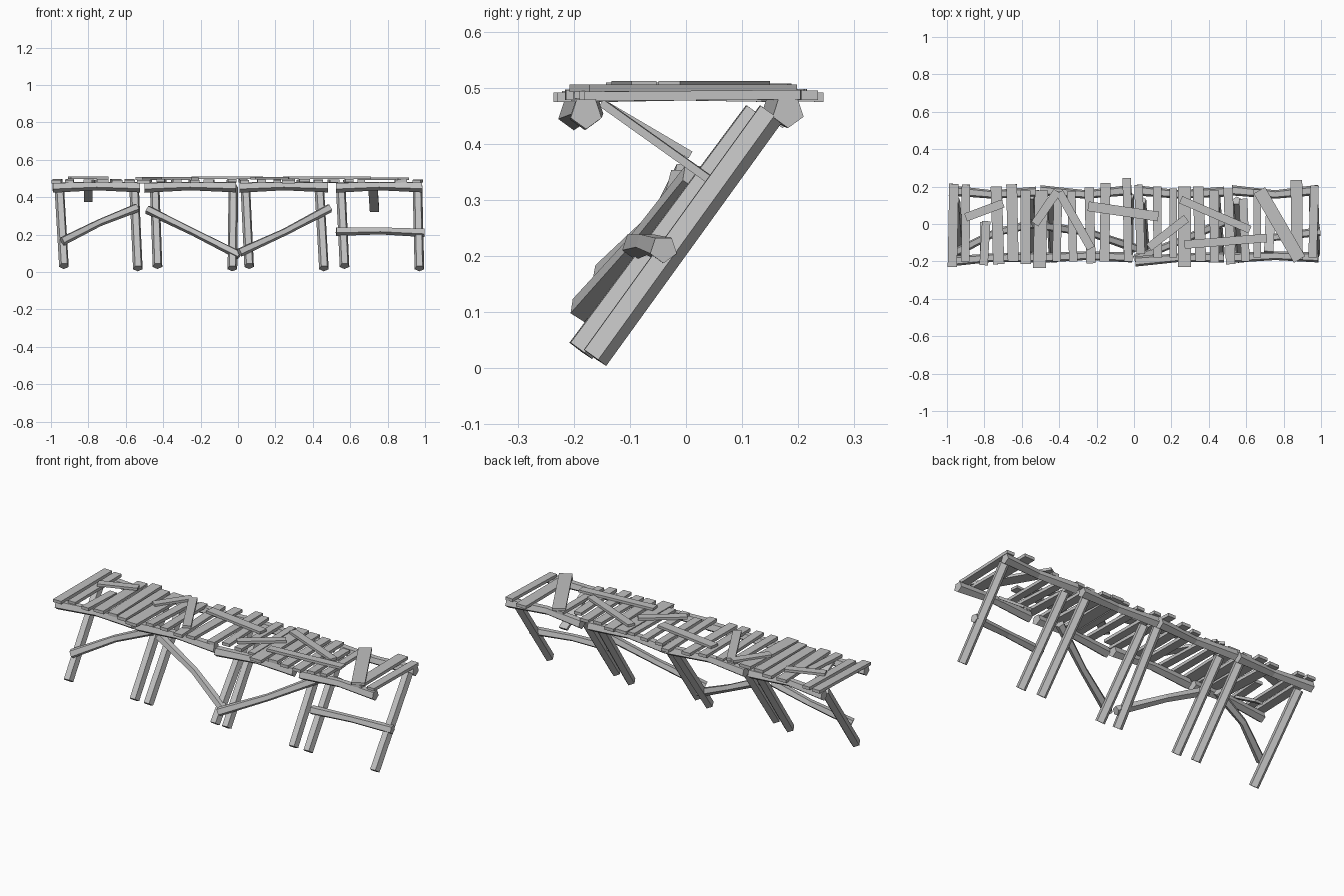
import bpy, bmesh, math, random
from mathutils import Vector

random.seed(4)
if "Cube" in bpy.data.objects:
    bpy.data.objects.remove(bpy.data.objects["Cube"], do_unlink=True)

wood = bpy.data.materials.new("weathered_grey_wood")
wood.use_nodes = True
wood.diffuse_color = (0.53, 0.53, 0.53, 1)
wood.node_tree.nodes["Principled BSDF"].inputs["Base Color"].default_value = (0.53, 0.53, 0.53, 1)


def sweep(name, points, profile, waist=0.82):
    """Run a flat-sided cross-section (side, up) along points, thinner at inner points."""
    points = [Vector(p) for p in points]
    axis = (points[-1] - points[0]).normalized()
    side = axis.cross(Vector((0, 0, 1))).normalized()
    up = side.cross(axis)
    bm = bmesh.new()
    rings = []
    for p in points:
        k = 1 if p in (points[0], points[-1]) else waist
        rings.append([bm.verts.new(p + (side * s + up * u) * k) for s, u in profile])
    n = len(profile)
    for a, b in zip(rings, rings[1:]):
        for i in range(n):
            j = (i + 1) % n
            bm.faces.new((a[i], a[j], b[j], b[i]))
    bm.faces.new(rings[0])
    bm.faces.new(rings[-1])
    bmesh.ops.recalc_face_normals(bm, faces=bm.faces)
    mesh = bpy.data.meshes.new(name)
    bm.to_mesh(mesh)
    bm.free()
    mesh.materials.append(wood)
    obj = bpy.data.objects.new(name, mesh)
    bpy.context.collection.objects.link(obj)


def pentagon(r):
    # five-sided log, one corner pointing down
    return [(r * math.sin(k * math.tau / 5), -r * math.cos(k * math.tau / 5)) for k in range(5)]


def board(w, t=0.017):
    return [(-w / 2, -t / 2), (w / 2, -t / 2), (w / 2, t / 2), (-w / 2, t / 2)]


# Slanted legs: top x, bottom x
legs = [(-.955, -.93), (-.555, -.535), (-.445, -.43), (-.025, -.03),
        (.04, .06), (.435, .46), (.55, .57), (.96, .97)]
for i, (xt, xb) in enumerate(legs):
    back = -.025 if i % 2 == 0 else 0
    sweep(f"leg_{i + 1}", [(xb, -.164 + back, .02 - back / 2), (xt, .15 + back, .455)], pentagon(.027))

# Long beams under both deck edges, each slightly bowed
for i, (x0, x1) in enumerate([(-.99, -.525), (-.5, -.012), (.008, .48), (.525, .985)]):
    mid = (x0 + x1) / 2
    shift = -.02 if i % 2 == 0 else 0
    sweep(f"front_beam_{i + 1}", [(x0, -.18 + shift, .453), (mid, -.17 + shift / 2, .461),
                                  (x1, -.178, .455)], pentagon(.029))
    sweep(f"back_beam_{i + 1}", [(x0, .18, .457), (mid, .158, .463), (x1, .182 + shift / 2, .457)],
          pentagon(.029))

# Braces between the legs
braces = [[(-.94, -.145, .165), (-.74, -.045, .265), (-.54, 0, .345)],
          [(-.485, -.01, .335), (-.24, -.045, .215), (.008, -.13, .09)],
          [(.008, -.185, .105), (.25, -.09, .215), (.49, .015, .342)],
          [(.525, -.09, .218), (.76, -.07, .222), (.996, -.04, .212)]]
for i, path in enumerate(braces):
    sweep(f"leg_brace_{i + 1}", path, pentagon(.025))

# Deck planks: x, width, front y, back y
planks = [(-.967, .05, -.23, .215), (-.9, .045, -.2, .21), (-.797, .045, -.22, .015),
          (-.73, .06, -.215, .2), (-.65, .058, -.2, .212), (-.58, .055, -.215, .18),
          (-.5, .07, -.235, .18), (-.41, .045, -.2, .175), (-.33, .045, -.2, .175),
          (-.235, .05, -.21, .195), (-.155, .052, -.2, .22), (-.035, .045, -.2, .245),
          (.03, .045, -.16, .21), (.125, .045, -.18, .2), (.21, .04, -.18, .19),
          (.27, .07, -.23, .2), (.35, .058, -.2, .2), (.43, .05, -.205, .18),
          (.51, .05, -.215, .19), (.59, .045, -.2, .135), (.66, .04, -.18, .185),
          (.87, .062, -.19, .235), (.96, .045, -.18, .205)]
for i, (x, w, y0, y1) in enumerate(planks):
    skew, dz = random.uniform(-.008, .008), random.uniform(-.004, .004)
    sweep(f"deck_plank_{i + 1}", [(x + skew, y0, .486 + dz), (x - skew, y1, .486 - dz)], board(w))

# Loose boards nailed across the deck: start x, y, end x, y, width, height
loose = [(-.9, .035, -.7, .11, .045, .505), (-.53, 0, -.41, .175, .045, .5),
         (-.4, .17, -.23, -.13, .045, .5), (-.245, .095, .13, .04, .052, .505),
         (.08, -.125, .28, .03, .045, .502), (.25, .13, .62, -.03, .042, .505),
         (.27, -.11, .71, -.075, .045, .505), (.67, .18, .885, -.19, .07, .499)]
for i, (xa, ya, xb, yb, w, z) in enumerate(loose):
    sweep(f"loose_board_{i + 1}", [(xa, ya, z), (xb, yb, z)], board(w, .014))

# Fallen boards hanging below the deck
sweep("fallen_board_left", [(-.8, -.15, .473), (-.8, .008, .38)], board(.045, .014))
sweep("fallen_board_right", [(.72, -.15, .473), (.73, .055, .327)], board(.05, .014))
